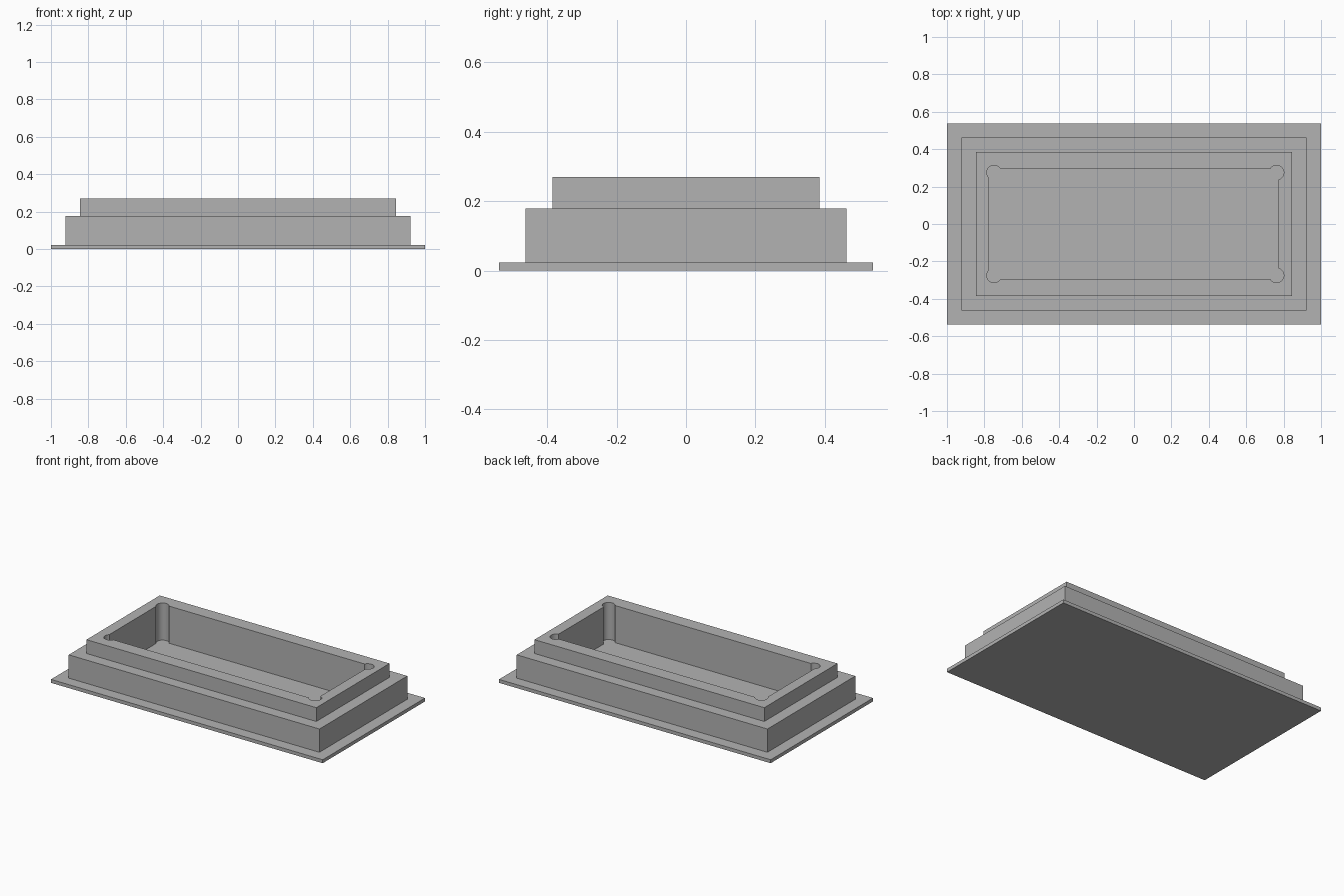
import bpy, bmesh, math

cube = bpy.data.objects.get("Cube")
if cube:
    bpy.data.objects.remove(cube, do_unlink=True)

# Single flat grey
grey = bpy.data.materials.new("plain grey")
grey.use_nodes = True
colour = (0.45, 0.45, 0.45, 1)
grey.diffuse_color = colour
grey.node_tree.nodes["Principled BSDF"].inputs["Base Color"].default_value = colour

BASE_TOP, STEP_TOP, RIM_TOP = 0.023, 0.178, 0.27
RELIEF_RADIUS = 0.039


def rectangle(half_x, half_y):
    return [(half_x, half_y), (-half_x, half_y), (-half_x, -half_y), (half_x, -half_y)]


def relief_corner(sx, sy, steps=20):
    """Round corner relief, running counter-clockwise around the pocket."""
    wall_x, cx = (0.772, 0.762) if sx > 0 else (0.775, 0.748)
    wall_y, cy = (0.293, 0.275)
    start = -math.acos((wall_x - cx) / RELIEF_RADIUS)
    end = math.pi - math.asin((wall_y - cy) / RELIEF_RADIUS)
    points = []
    for i in range(steps + 1):
        a = start + (end - start) * i / steps
        points.append((sx * (cx + RELIEF_RADIUS * math.cos(a)),
                       sy * (cy + RELIEF_RADIUS * math.sin(a))))
    return points if sx * sy > 0 else points[::-1]


def add_ring(bm, outline, z):
    return [bm.verts.new((x, y, z)) for x, y in outline]


def bridge(bm, lower, upper):
    n = len(lower)
    for i in range(n):
        j = (i + 1) % n
        bm.faces.new((lower[i], lower[j], upper[j], upper[i]))


def loop_edges(bm, ring):
    return [bm.edges.get((ring[i - 1], ring[i])) for i in range(len(ring))]


bm = bmesh.new()

# Stepped outside: base flange, middle step, upper step
flange, step, rim = rectangle(1, 0.538), rectangle(0.923, 0.462), rectangle(0.846, 0.385)
levels = [(flange, 0), (flange, BASE_TOP), (step, BASE_TOP),
          (step, STEP_TOP), (rim, STEP_TOP), (rim, RIM_TOP)]
rings = [add_ring(bm, outline, z) for outline, z in levels]
for lower, upper in zip(rings, rings[1:]):
    bridge(bm, lower, upper)
bm.faces.new(rings[0][::-1])

# Pocket walls and floor
pocket = [p for sx, sy in ((1, 1), (-1, 1), (-1, -1), (1, -1)) for p in relief_corner(sx, sy)]
floor = add_ring(bm, pocket, BASE_TOP)
mouth = add_ring(bm, pocket, RIM_TOP)
bridge(bm, mouth, floor)
bm.faces.new(floor)

# Flat rim between the upper step and the pocket
bmesh.ops.triangle_fill(bm, use_beauty=True, use_dissolve=False, normal=(0, 0, 1),
                        edges=loop_edges(bm, rings[-1]) + loop_edges(bm, mouth))
bmesh.ops.recalc_face_normals(bm, faces=bm.faces)

mesh = bpy.data.meshes.new("stepped_tray")
bm.to_mesh(mesh)
bm.free()
mesh.materials.append(grey)
tray = bpy.data.objects.new("stepped_tray", mesh)
bpy.context.collection.objects.link(tray)

bpy.ops.object.select_all(action="DESELECT")
tray.select_set(True)
bpy.context.view_layer.objects.active = tray
bpy.ops.object.shade_smooth_by_angle(angle=math.radians(30))
